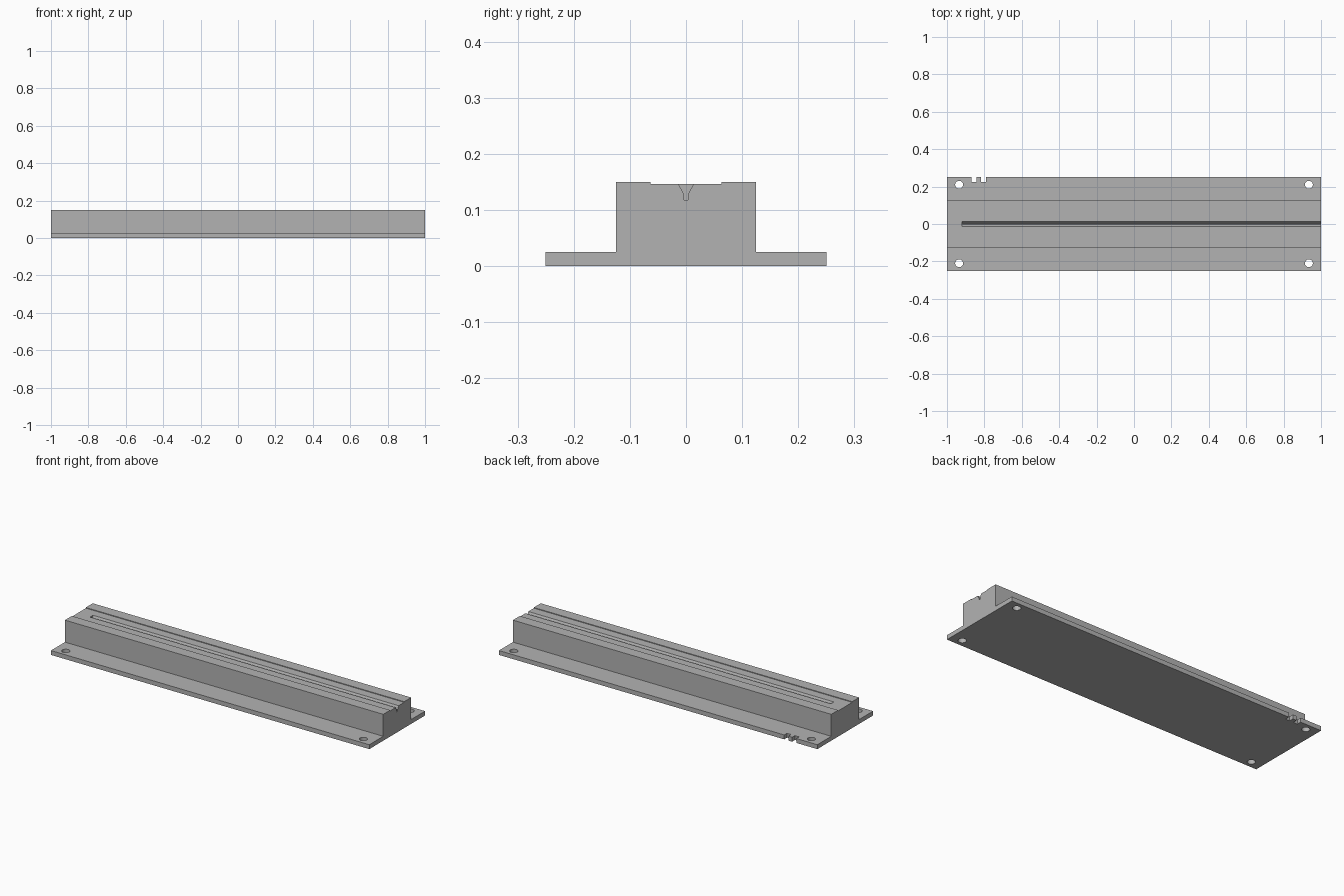
import bpy
import bmesh
from mathutils import Matrix

default = bpy.data.objects.get("Cube")
if default:
    bpy.data.objects.remove(default, do_unlink=True)

# Plain grey finish
grey = bpy.data.materials.new("plain grey")
grey.use_nodes = True
colour = (0.45, 0.45, 0.45, 1)
grey.diffuse_color = colour
grey.node_tree.nodes["Principled BSDF"].inputs["Base Color"].default_value = colour


def make_object(name, bm):
    bmesh.ops.recalc_face_normals(bm, faces=bm.faces)
    mesh = bpy.data.meshes.new(name)
    bm.to_mesh(mesh)
    bm.free()
    mesh.materials.append(grey)
    obj = bpy.data.objects.new(name, mesh)
    bpy.context.collection.objects.link(obj)
    return obj


def extrude_profile(name, half, x0, x1):
    """Mirror a half profile of (y, z) points and extrude it along x."""
    points = half + [(-y, z) for y, z in reversed(half)]
    bm = bmesh.new()
    face = bm.faces.new([bm.verts.new((x0, y, z)) for y, z in points])
    new = bmesh.ops.extrude_face_region(bm, geom=[face])["geom"]
    verts = [v for v in new if isinstance(v, bmesh.types.BMVert)]
    bmesh.ops.translate(bm, verts=verts, vec=(x1 - x0, 0, 0))
    return make_object(name, bm)


def cut(target, cutter):
    cutter.hide_render = True
    mod = target.modifiers.new(cutter.name, "BOOLEAN")
    mod.operation = "DIFFERENCE"
    mod.solver = "EXACT"
    mod.object = cutter
    bpy.context.view_layer.objects.active = target
    bpy.ops.object.modifier_apply(modifier=mod.name)
    bpy.data.objects.remove(cutter, do_unlink=True)


# Flanged rail with a shallow channel along its top
rail = extrude_profile("flanged_rail", [
    (0.25, 0), (0.25, 0.025), (0.125, 0.025), (0.125, 0.15),
    (0.063, 0.15), (0.063, 0.146)], -1, 1)

# Funnel-shaped groove, closed at the right end
cut(rail, extrude_profile("groove_cutter", [
    (0.004, 0.118), (0.004, 0.129), (0.0135, 0.146), (0.0135, 0.2)], -0.92, 1.1))

# Mounting holes in the four flange corners
bm = bmesh.new()
for x in (-0.935, 0.935):
    for y in (-0.21, 0.21):
        bmesh.ops.create_cone(bm, cap_ends=True, segments=32, radius1=0.021,
                              radius2=0.021, depth=0.1,
                              matrix=Matrix.Translation((x, y, 0)))
cut(rail, make_object("hole_cutter", bm))

# Pair of notches in the rear flange edge
bm = bmesh.new()
for x in (-0.855, -0.805):
    bmesh.ops.create_cube(bm, size=1, matrix=Matrix.Translation((x, 0.275, 0))
                          @ Matrix.Diagonal((0.026, 0.1, 0.1, 1)))
cut(rail, make_object("notch_cutter", bm))

# Smooth hole walls, crisp edges everywhere else
rail.select_set(True)
bpy.context.view_layer.objects.active = rail
bpy.ops.object.shade_smooth_by_angle(angle=0.5)
